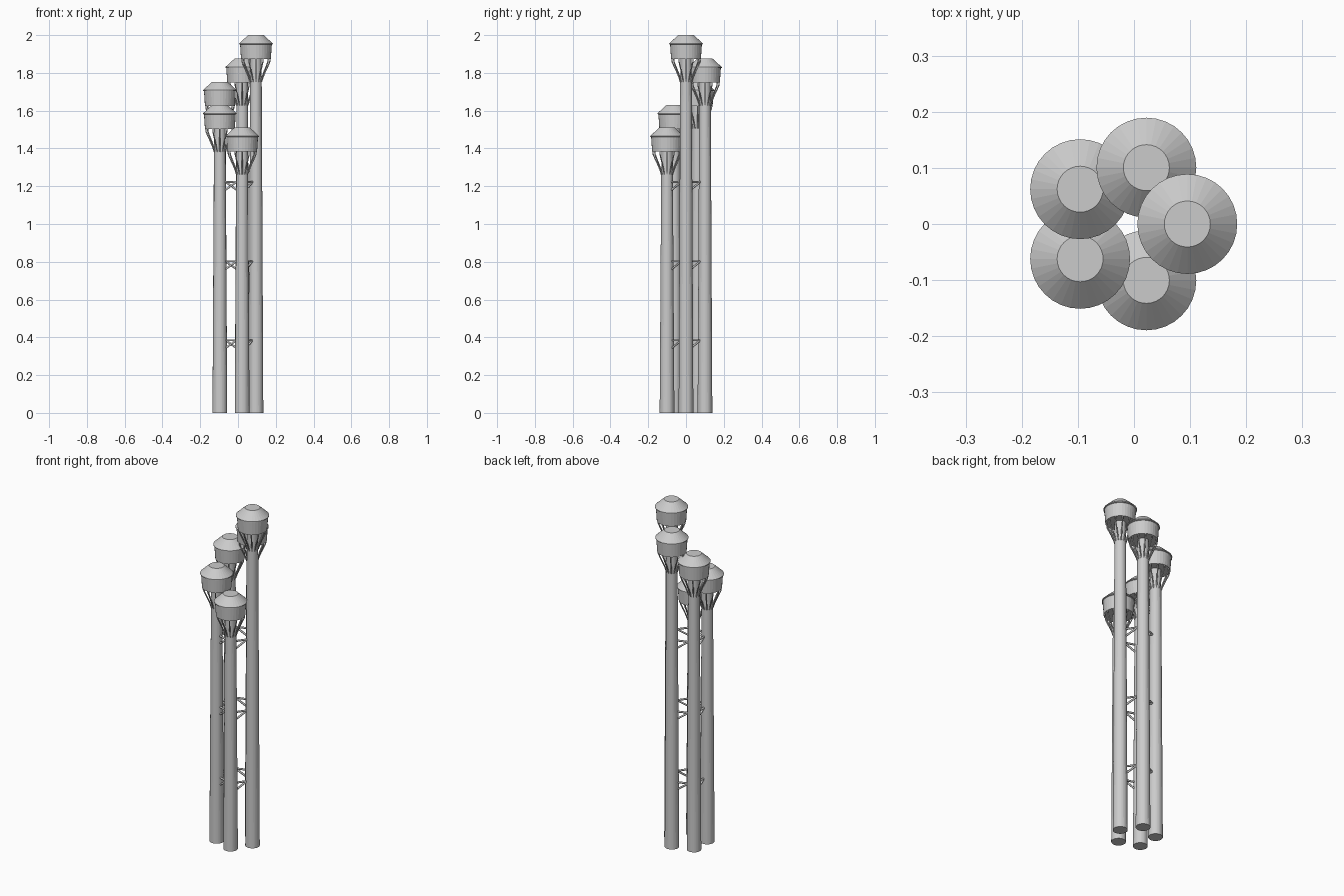
import bpy, bmesh
from math import cos, sin, pi, radians
from mathutils import Vector

if "Cube" in bpy.data.objects:
    bpy.data.objects.remove(bpy.data.objects["Cube"])

SEG = 32
RING_R, CX = 0.1056, -0.0106          # pentagon of towers
TOPS = [2.0, 1.875, 1.753, 1.63, 1.51]
BASE_R, NECK_R = 0.039, 0.030


def lathe(name, profile, pos):
    """Closed, capped surface of revolution from (radius, z) points."""
    bm = bmesh.new()
    rings = [[bm.verts.new((r * cos(2 * pi * i / SEG), r * sin(2 * pi * i / SEG), z))
              for i in range(SEG)] for r, z in profile]
    for a, b in zip(rings, rings[1:]):
        for i in range(SEG):
            j = (i + 1) % SEG
            bm.faces.new((a[i], a[j], b[j], b[i]))
    bm.faces.new(rings[0])
    bm.faces.new(rings[-1])
    bmesh.ops.recalc_face_normals(bm, faces=bm.faces)
    me = bpy.data.meshes.new(name)
    bm.to_mesh(me)
    bm.free()
    ob = bpy.data.objects.new(name, me)
    ob.location = pos
    bpy.context.collection.objects.link(ob)
    return ob


def rods(name, paths, radius, pos=(0, 0, 0)):
    """Round bars following polylines."""
    cu = bpy.data.curves.new(name, 'CURVE')
    cu.dimensions = '3D'
    cu.bevel_depth = radius
    cu.bevel_resolution = 1
    cu.use_fill_caps = True
    for path in paths:
        sp = cu.splines.new('POLY')
        sp.points.add(len(path) - 1)
        for p, co in zip(sp.points, path):
            p.co = (*co, 1)
    ob = bpy.data.objects.new(name, cu)
    ob.location = pos
    bpy.context.collection.objects.link(ob)
    return ob


centres = [Vector((CX + RING_R * cos(radians(72 * i)), RING_R * sin(radians(72 * i)), 0))
           for i in range(5)]

for n, (c, top) in enumerate(zip(centres, TOPS), 1):
    under = top - 0.127
    # tapered shaft
    lathe(f"shaft_{n}", [(BASE_R, 0), (NECK_R, under + 0.01)], c)
    # tank head: body, projecting eave, conical roof with flat cap
    lathe(f"tank_{n}", [(0.079, under), (0.084, top - 0.050), (0.089, top - 0.048),
                        (0.089, top - 0.044), (0.041, top)], c)
    # curved struts from the shaft to the tank rim
    prof = [(0.030, -0.12), (0.038, -0.095), (0.050, -0.066), (0.064, -0.036), (0.073, -0.015), (0.075, 0.004)]
    paths = [[(r * cos(a), r * sin(a), under + z) for r, z in prof]
             for a in (2 * pi * k / 12 for k in range(12))]
    rods(f"tank_struts_{n}", paths, 0.0035, c)

# braces between neighbouring towers at three levels
for lv, z in enumerate((0.385, 0.803, 1.223), 1):
    paths = []
    for i in range(5):
        a, b = centres[i], centres[(i + 1) % 5]
        d = (b - a).normalized() * 0.031
        up, low = Vector((0, 0, z)), Vector((0, 0, z - 0.042))
        paths += [[a + d + up, b - d + up], [a + d + low, b - d + up]]
    rods(f"tower_braces_{lv}", paths, 0.0055)
